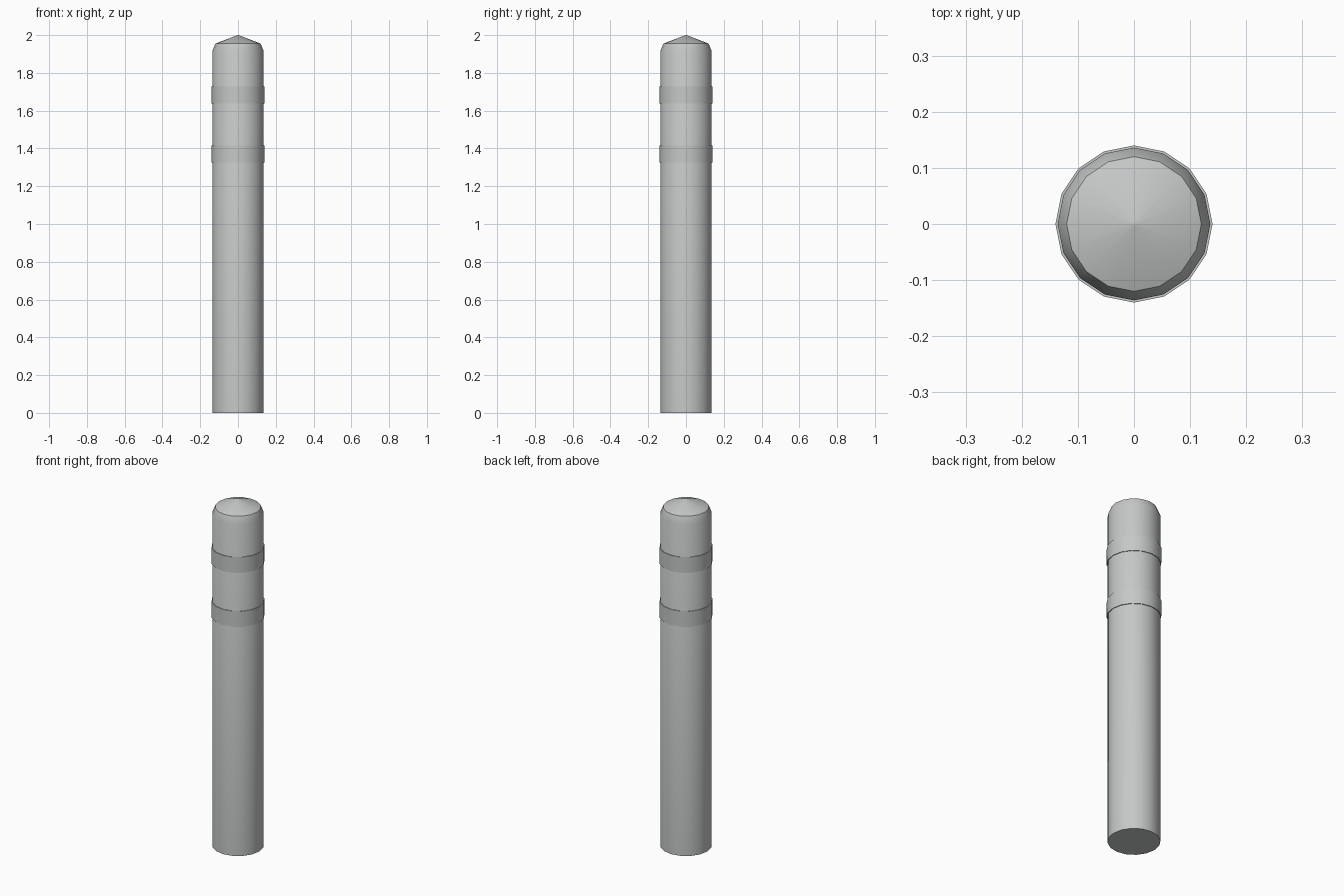
import bpy
import bmesh
import math

cube = bpy.data.objects.get("Cube")
if cube:
    bpy.data.objects.remove(cube, do_unlink=True)

SIDES = 16

# Single grey paint
grey = bpy.data.materials.new("grey_paint")
grey.use_nodes = True
colour = (0.56, 0.58, 0.575, 1.0)
grey.diffuse_color = colour
grey.node_tree.nodes["Principled BSDF"].inputs["Base Color"].default_value = colour


def lathe(name, profile, closed=False):
    """Revolve (radius, z) points around z; a closed profile makes a ring."""
    bm = bmesh.new()
    rings = []
    for r, z in profile:
        rings.append([bm.verts.new((r * math.cos(a), r * math.sin(a), z))
                      for a in (2 * math.pi * i / SIDES for i in range(SIDES))])
    pairs = list(zip(rings, rings[1:]))
    if closed:
        pairs.append((rings[-1], rings[0]))
    else:
        bm.faces.new(rings[0])
        bm.faces.new(rings[-1])
    for low, high in pairs:
        for i in range(SIDES):
            j = (i + 1) % SIDES
            bm.faces.new((low[i], low[j], high[j], high[i]))
    bmesh.ops.recalc_face_normals(bm, faces=bm.faces)
    mesh = bpy.data.meshes.new(name)
    bm.to_mesh(mesh)
    bm.free()
    mesh.materials.append(grey)
    obj = bpy.data.objects.new(name, mesh)
    bpy.context.collection.objects.link(obj)
    bpy.ops.object.select_all(action="DESELECT")
    obj.select_set(True)
    bpy.context.view_layer.objects.active = obj
    bpy.ops.object.shade_smooth_by_angle(angle=math.radians(35))
    return obj


# Post with bevelled shoulder and shallow conical top
lathe("post", [(0.136, 0.0), (0.136, 1.915), (0.12, 1.955), (0.003, 2.0)])

# Two thin raised bands
for name, bottom, top in (("lower_band", 1.325, 1.415), ("upper_band", 1.637, 1.727)):
    lathe(name, [(0.13, bottom), (0.14, bottom), (0.14, top), (0.13, top)], closed=True)
